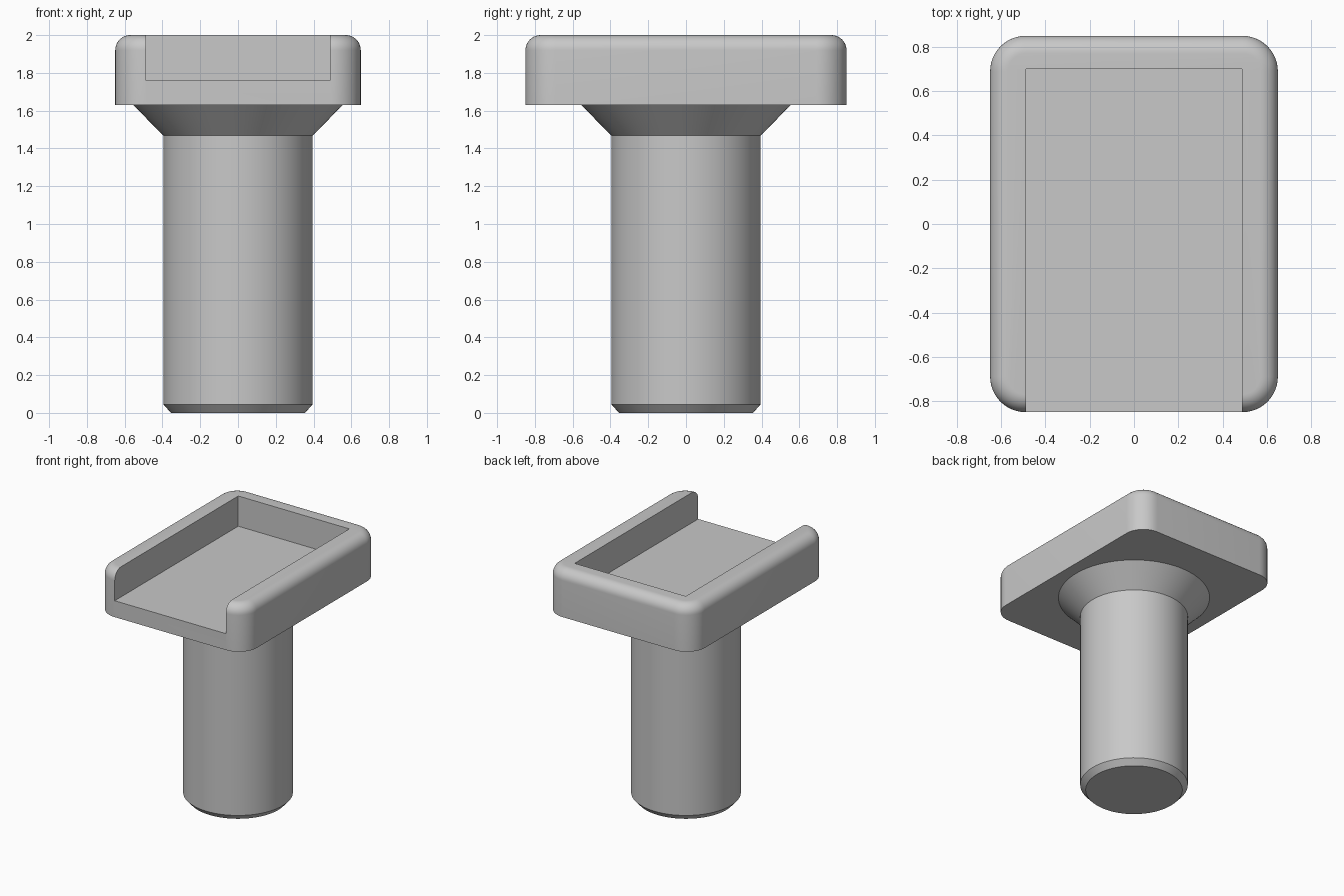
import bpy
import bmesh
from math import cos, sin, pi, radians

cube = bpy.data.objects.get("Cube")
if cube:
    bpy.data.objects.remove(cube, do_unlink=True)

grey = bpy.data.materials.new("plain grey")
grey.use_nodes = True
grey.diffuse_color = (0.58, 0.58, 0.58, 1)
grey.node_tree.nodes["Principled BSDF"].inputs["Base Color"].default_value = (0.58, 0.58, 0.58, 1)


def loft(name, rings):
    """Skin a stack of equal-length closed rings and cap both ends."""
    bm = bmesh.new()
    loops = [[bm.verts.new(p) for p in ring] for ring in rings]
    n = len(loops[0])
    for low, high in zip(loops, loops[1:]):
        for i in range(n):
            j = (i + 1) % n
            bm.faces.new((low[i], low[j], high[j], high[i]))
    bm.faces.new(loops[0][::-1])
    bm.faces.new(loops[-1])
    mesh = bpy.data.meshes.new(name)
    bm.to_mesh(mesh)
    bm.free()
    obj = bpy.data.objects.new(name, mesh)
    bpy.context.collection.objects.link(obj)
    mesh.materials.append(grey)
    return obj


def rounded_rect(hx, hy, radius, z, steps=12):
    ring = []
    for k, (sx, sy) in enumerate([(1, 1), (-1, 1), (-1, -1), (1, -1)]):
        for s in range(steps + 1):
            a = (k + s / steps) * pi / 2
            ring.append((sx * (hx - radius) + radius * cos(a),
                         sy * (hy - radius) + radius * sin(a), z))
    return ring


def circle(radius, z, n=96):
    return [(radius * cos(2 * pi * i / n), radius * sin(2 * pi * i / n), z) for i in range(n)]


def smooth(obj):
    bpy.ops.object.select_all(action='DESELECT')
    obj.select_set(True)
    bpy.context.view_layer.objects.active = obj
    bpy.ops.object.shade_smooth_by_angle(angle=radians(25))


# Tray: rounded block with a filleted top rim
HX, HY, CORNER, FILLET, BASE, TOP = 0.65, 0.85, 0.16, 0.08, 1.63, 2.0
levels = [(0, BASE)]
for s in range(11):
    a = s / 10 * pi / 2
    levels.append((FILLET * (1 - cos(a)), TOP - FILLET + FILLET * sin(a)))
tray = loft("tray", [rounded_rect(HX - d, HY - d, CORNER - d, z) for d, z in levels])

# Pocket open to the front and the top
bpy.ops.mesh.primitive_cube_add(size=1, location=(0, -0.15, 2.01))
pocket = bpy.context.object
pocket.name = "pocket_cutter"
pocket.scale = (0.976, 1.7, 0.5)
pocket.data.materials.append(grey)
pocket.hide_render = True
pocket.hide_viewport = False

cut = tray.modifiers.new("pocket", 'BOOLEAN')
cut.operation = 'DIFFERENCE'
cut.solver = 'EXACT'
cut.object = pocket
bpy.ops.object.select_all(action='DESELECT')
tray.select_set(True)
bpy.context.view_layer.objects.active = tray
bpy.ops.object.modifier_apply(modifier=cut.name)
bpy.data.objects.remove(pocket, do_unlink=True)
smooth(tray)

# Stem: chamfered foot, straight shaft and flared collar
profile = [(0.355, 0), (0.395, 0.045), (0.395, 1.468), (0.555, 1.63), (0.555, 1.66)]
stem = loft("stem", [circle(r, z) for r, z in profile])
smooth(stem)
